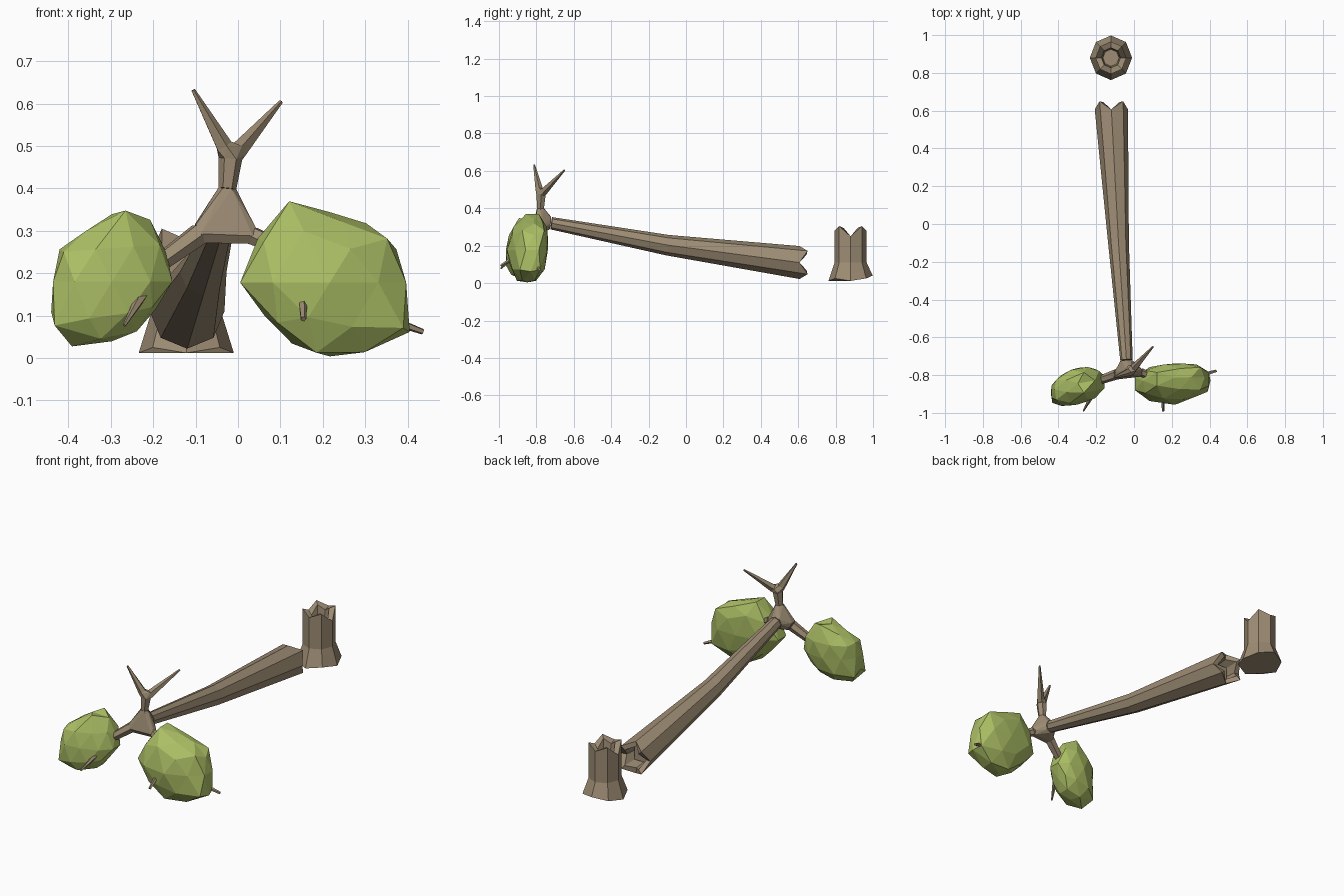
import bpy, bmesh, math, random
from mathutils import Vector, geometry

random.seed(4)
cube = bpy.data.objects.get("Cube")
if cube:
    bpy.data.objects.remove(cube)


def material(name, colour):
    m = bpy.data.materials.new(name)
    m.use_nodes = True
    m.diffuse_color = (*colour, 1)
    node = next(n for n in m.node_tree.nodes if n.type == 'BSDF_PRINCIPLED')
    node.inputs["Base Color"].default_value = (*colour, 1)
    return m


bark = material("bark brown", (0.34, 0.265, 0.175))
leaf = material("leaf green", (0.41, 0.52, 0.13))


def finish(name, bm, mat):
    bmesh.ops.recalc_face_normals(bm, faces=bm.faces[:])
    mesh = bpy.data.meshes.new(name)
    bm.to_mesh(mesh)
    bm.free()
    mesh.materials.append(mat)
    obj = bpy.data.objects.new(name, mesh)
    bpy.context.collection.objects.link(obj)
    return obj


def ring(centre, axis, radius, sides=8):
    axis = Vector(axis).normalized()
    ref = Vector((0, 1, 0)) if abs(axis.z) > 0.7 else Vector((0, 0, 1))
    u = ref.cross(axis).normalized()
    v = axis.cross(u)
    angles = [math.tau * i / sides for i in range(sides)]
    return [Vector(centre) + radius * (u * math.cos(a) + v * math.sin(a)) for a in angles]


def loft(name, rings, mat=bark):
    bm = bmesh.new()
    rows = [[bm.verts.new(p) for p in r] for r in rings]
    n = len(rows[0])
    for a, b in zip(rows, rows[1:]):
        for i in range(n):
            j = (i + 1) % n
            bm.faces.new((a[i], a[j], b[j], b[i]))
    bm.faces.new(rows[0][::-1])
    bm.faces.new(rows[-1])
    return finish(name, bm, mat)


def limb(name, start, end, r0, r1, sides=5):
    axis = Vector(end) - Vector(start)
    return loft(name, [ring(start, axis, r0, sides), ring(end, axis, r1, sides)])


def hull(name, rings):
    bm = bmesh.new()
    for r in rings:
        for p in r:
            bm.verts.new(p)
    bmesh.ops.convex_hull(bm, input=bm.verts[:])
    loose = [v for v in bm.verts if not v.link_faces]
    bmesh.ops.delete(bm, geom=loose, context='VERTS')
    return finish(name, bm, bark)


# Hollow stump: flared foot, splintered rim, sunken core
SX, SY = -0.122, 0.88


def stump_ring(radius, height):
    points = []
    for i in range(8):
        a = math.tau * i / 8
        points.append(Vector((SX + radius * 0.95 * math.cos(a),
                              SY + radius * math.sin(a), height(i))))
    return points


def rim(i):
    return 0.305 if i % 2 else (0.25 if i % 4 == 0 else 0.28)


foot = stump_ring(0.118, lambda i: 0.025 if i % 2 else (0.04 if i == 2 else 0.012))
loft("stump", [foot, stump_ring(0.086, lambda i: 0.11), stump_ring(0.086, rim),
               stump_ring(0.053, lambda i: rim(i) - 0.01),
               stump_ring(0.045, lambda i: 0.2)])

# Fallen trunk: splintered hollow butt tapering to the crown
lean = (-0.06, 1, -0.13)


def butt(radius, shift):
    points = ring((-0.12, 0.62, 0.11), (0, 1, 0), radius)
    for p in points:
        diagonal = abs(p.x + 0.12) > 0.01 and abs(p.z - 0.11) > 0.01
        p.y = (0.65 if diagonal else 0.607) + shift
    return points


loft("trunk", [ring((-0.04, -0.72, 0.32), lean, 0.033),
               ring((-0.082, -0.1, 0.203), lean, 0.055),
               butt(0.088, 0), butt(0.06, -0.005), butt(0.05, -0.08)])

# Crown joint and main boughs
up, side = (0.1, 0, 1), (1, 0.1, 0.5)
hub_top = (-0.025, -0.778, 0.4)
hub_right = (-0.09, -0.795, 0.293)
hub_left = (0.035, -0.785, 0.288)
hull("crown_joint", [ring(hub_top, up, 0.021, 6), ring(hub_right, side, 0.028, 6),
                     ring(hub_left, (1, 0, -0.4), 0.023, 6),
                     ring((-0.04, -0.725, 0.32), lean, 0.034)])
limb("right_bough", hub_right, (-0.19, -0.83, 0.22), 0.028, 0.022, 6)
limb("left_bough", hub_left, (0.1, -0.81, 0.26), 0.023, 0.02, 6)

# Upright bough and its fork
fork_base = (-0.018, -0.775, 0.47)
limb("upright_bough", hub_top, fork_base, 0.021, 0.028, 6)
forks = {"right_fork": ((-0.034, -0.785, 0.5), (-0.106, -0.812, 0.632)),
         "left_fork": ((0.002, -0.76, 0.49), (0.101, -0.65, 0.604))}
fork_rings = [ring(fork_base, up, 0.028, 6)]
for name, (start, end) in forks.items():
    limb(name, start, end, 0.021, 0.005)
    fork_rings.append(ring(start, Vector(end) - Vector(start), 0.021, 5))
hull("fork_joint", fork_rings)


# Faceted leaf clumps, shaped by a front outline
def clump(name, outline, y, front, back, slope):
    pts = [Vector(p) for p in outline]
    mid = sum(pts, Vector((0, 0))) / len(pts)

    def reach(d):
        for a, b in zip(pts, pts[1:] + pts[:1]):
            hit = geometry.intersect_line_line_2d(mid, mid + d, a, b)
            if hit:
                return (hit - mid).length
        return 0.15

    bm = bmesh.new()
    bmesh.ops.create_icosphere(bm, subdivisions=2, radius=1)
    for v in bm.verts:
        flat = Vector((v.co.x, v.co.z))
        rho = min(1, flat.length * 1.08)
        d = flat.normalized() if flat.length > 0.001 else Vector((1, 0))
        p = mid + d * reach(d) * rho
        depth = v.co.y * (front if v.co.y < 0 else back) * random.uniform(0.9, 1.08)
        v.co = (p.x, y + depth + slope * (p.x - mid.x) + 0.1 * (p.y - mid.y), p.y)
    finish(name, bm, leaf)


clump("left_leaf_clump",
      [(0.13, 0.38), (0.25, 0.33), (0.355, 0.305), (0.395, 0.2), (0.405, 0.06),
       (0.29, 0.01), (0.17, 0), (0.12, 0.04), (0, 0.165), (0.05, 0.29)],
      -0.83, 0.12, 0.1, 0.06)
clump("right_leaf_clump",
      [(-0.265, 0.36), (-0.215, 0.34), (-0.17, 0.26), (-0.153, 0.17), (-0.205, 0.1),
       (-0.255, 0.045), (-0.41, 0.025), (-0.442, 0.07), (-0.438, 0.17), (-0.42, 0.26)],
      -0.86, 0.105, 0.1, 0.19)

# Snapped twigs poking from the clumps
limb("left_side_twig", (0.36, -0.8, 0.09), (0.436, -0.778, 0.062), 0.012, 0.007)
limb("left_front_twig", (0.152, -0.9, 0.15), (0.154, -0.99, 0.092), 0.013, 0.007)
limb("right_front_twig", (-0.225, -0.91, 0.15), (-0.268, -0.99, 0.077), 0.014, 0.004)
